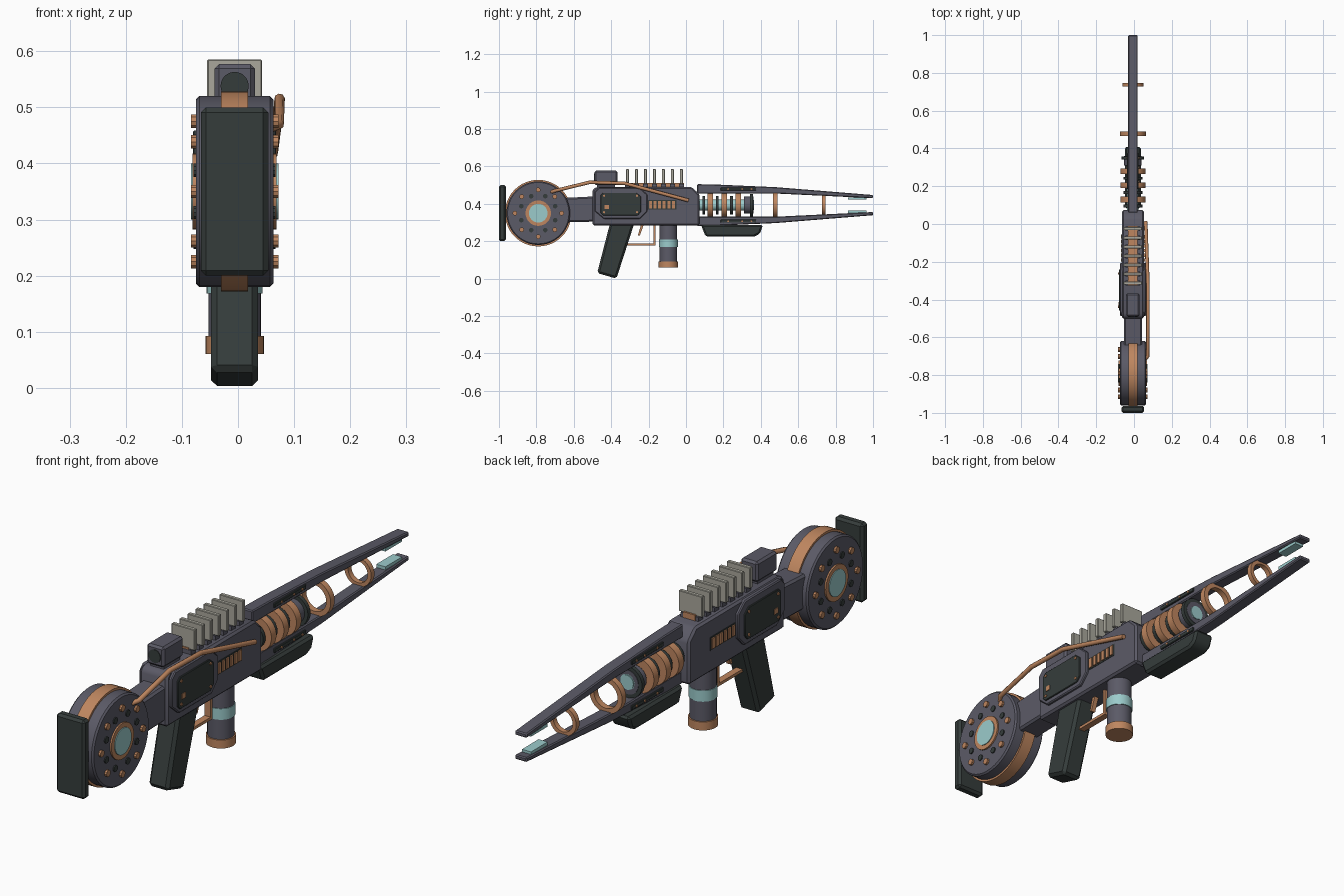
import bpy, bmesh, math
from mathutils import Vector, Matrix

if "Cube" in bpy.data.objects:
    bpy.data.objects.remove(bpy.data.objects["Cube"])

CX = -0.006   # gun centre plane (the side pipe widens the bounds)
BZ = 0.393    # barrel axis height


def mat(name, r, g, b):
    m = bpy.data.materials.new(name)
    m.diffuse_color = (r, g, b, 1)
    m.use_nodes = True
    m.node_tree.nodes["Principled BSDF"].inputs["Base Color"].default_value = m.diffuse_color
    return m


STEEL = mat("gunmetal", 0.105, 0.103, 0.135)
DARK = mat("dark_green_black", 0.036, 0.046, 0.044)
COPPER = mat("copper", 0.52, 0.24, 0.115)
TEAL = mat("pale_teal", 0.33, 0.60, 0.60)
PALE = mat("warm_grey", 0.40, 0.39, 0.335)


def finish(name, bm, m, bevel=0.0):
    bmesh.ops.recalc_face_normals(bm, faces=bm.faces)
    if bevel:
        es = [e for e in bm.edges if len(e.link_faces) == 2 and e.calc_face_angle() > 0.5]
        bmesh.ops.bevel(bm, geom=es, offset=bevel, segments=1, affect='EDGES', clamp_overlap=True)
    for f in bm.faces:
        f.smooth = True
    for e in bm.edges:
        e.smooth = len(e.link_faces) == 2 and e.calc_face_angle() < 0.5
    me = bpy.data.meshes.new(name)
    bm.to_mesh(me)
    bm.free()
    me.materials.append(m)
    ob = bpy.data.objects.new(name, me)
    bpy.context.collection.objects.link(ob)
    return ob


def box(name, x, y, z, m, bevel=0.0):
    """Box from (min, max) ranges; x is relative to the gun centre plane."""
    return prism(name, [(y[0], z[0]), (y[1], z[0]), (y[1], z[1]), (y[0], z[1])], x[0], x[1], m, bevel)


def prism(name, pts, x0, x1, m, bevel=0.0):
    """Side profile (y, z) extruded along x."""
    bm = bmesh.new()
    a = [bm.verts.new((CX + x0, y, z)) for y, z in pts]
    b = [bm.verts.new((CX + x1, y, z)) for y, z in pts]
    bm.faces.new(a)
    bm.faces.new(b[::-1])
    for i in range(len(pts)):
        j = (i + 1) % len(pts)
        bm.faces.new((a[i], a[j], b[j], b[i]))
    return finish(name, bm, m, bevel)


def cyl(name, c, r, length, axis, m, bevel=0.0, n=32):
    bm = bmesh.new()
    rot = {'X': Matrix.Rotation(math.pi / 2, 4, 'Y'), 'Y': Matrix.Rotation(math.pi / 2, 4, 'X'),
           'Z': Matrix.Identity(4)}[axis]
    bmesh.ops.create_cone(bm, cap_ends=True, segments=n, radius1=r, radius2=r, depth=length,
                          matrix=Matrix.Translation((CX + c[0], c[1], c[2])) @ rot)
    return finish(name, bm, m, bevel)


def ring(name, y, r_out, r_in, w, m, n=32):
    """Open square-section ring around the barrel axis."""
    bm = bmesh.new()
    sec = [(r_out, -w / 2), (r_out, w / 2), (r_in, w / 2), (r_in, -w / 2)]
    loops = []
    for i in range(n):
        a = 2 * math.pi * i / n
        loops.append([bm.verts.new((CX + r * math.cos(a), y + d, BZ + r * math.sin(a))) for r, d in sec])
    for i in range(n):
        p, q = loops[i], loops[(i + 1) % n]
        for k in range(4):
            bm.faces.new((p[k], p[(k + 1) % 4], q[(k + 1) % 4], q[k]))
    return finish(name, bm, m)


def tube(name, pts, r, m):
    cu = bpy.data.curves.new(name, 'CURVE')
    cu.dimensions = '3D'
    cu.bevel_depth = r
    cu.bevel_resolution = 2
    cu.use_fill_caps = True
    sp = cu.splines.new('POLY')
    sp.points.add(len(pts) - 1)
    for p, co in zip(sp.points, pts):
        p.co = (*co, 1)
    cu.materials.append(m)
    ob = bpy.data.objects.new(name, cu)
    bpy.context.collection.objects.link(ob)


# Stock: butt pad, drum, neck
DY, DZ = -0.79, 0.35
box("butt_pad", (-0.06, 0.06), (-1.0, -0.963), (0.2, 0.5), DARK, 0.009)
cyl("drum", (0, DY, DZ), 0.17, 0.138, 'X', STEEL, 0.006, 48)
cyl("drum_band", (0, DY, DZ), 0.178, 0.048, 'X', COPPER, 0, 48)
prism("neck", [(-0.68, 0.3), (-0.48, 0.305), (-0.48, 0.44), (-0.68, 0.43)], -0.048, 0.048, STEEL, 0.008)
for s in (-1, 1):
    cyl("drum_hub", (s * 0.069, DY, DZ), 0.068, 0.012, 'X', COPPER)
    cyl("drum_window", (s * 0.071, DY, DZ), 0.05, 0.014, 'X', TEAL)
    for i in range(8):
        a = i * math.pi / 4
        cyl("drum_bolt", (s * 0.07, DY + 0.125 * math.cos(a), DZ + 0.125 * math.sin(a)),
            0.0125, 0.016, 'X', COPPER, 0, 10)
        a += math.pi / 8
        cyl("drum_stud", (s * 0.068, DY + 0.098 * math.cos(a), DZ + 0.098 * math.sin(a)),
            0.0125, 0.01, 'X', DARK, 0, 10)

# Receiver with side panels and vents
prism("receiver", [(-0.5, 0.285), (0.073, 0.285), (0.073, 0.45), (0.03, 0.49), (-0.48, 0.49), (-0.5, 0.475)],
      -0.058, 0.058, STEEL, 0.008)
plate = [(-0.487, 0.465), (-0.465, 0.487), (-0.25, 0.487), (-0.207, 0.45),
         (-0.207, 0.36), (-0.245, 0.32), (-0.44, 0.32), (-0.487, 0.36)]
cover = [(-0.457, 0.445), (-0.443, 0.459), (-0.265, 0.459), (-0.24, 0.438),
         (-0.24, 0.358), (-0.258, 0.338), (-0.443, 0.338), (-0.457, 0.352)]
for s in (-1, 1):
    prism("side_plate", plate, s * 0.05, s * 0.069, STEEL, 0.004)
    prism("side_cover", cover, s * 0.06, s * 0.074, DARK, 0.002)
    for y in (-0.438, -0.262):
        for z in (0.355, 0.443):
            cyl("cover_bolt", (s * 0.074, y, z), 0.006, 0.007, 'X', COPPER, 0, 8)
    box("cover_latch", (s * 0.07, s * 0.077), (-0.435, -0.413), (0.373, 0.393), COPPER)
    box("vent_back", (s * 0.05, s * 0.0595), (-0.203, -0.052), (0.37, 0.42), DARK)
    for i in range(6):
        y = -0.195 + i * 0.0245
        box("vent_slat", (s * 0.055, s * 0.064), (y - 0.003, y + 0.013), (0.375, 0.415), COPPER)

# Cooling fins on a copper rib
box("fin_rib", (-0.025, 0.025), (-0.325, -0.01), (0.485, 0.512), COPPER)
for i in range(7):
    y = -0.313 + i * 0.048
    box("fin_foot", (-0.038, 0.038), (y - 0.013, y + 0.013), (0.485, 0.506), STEEL)
    box("cooling_fin", (-0.049, 0.049), (y - 0.008, y + 0.008), (0.506, 0.585), PALE, 0.002)

# Rear sight
box("sight_base", (-0.028, 0.028), (-0.475, -0.38), (0.485, 0.51), STEEL)
box("sight_body", (-0.036, 0.036), (-0.49, -0.367), (0.5, 0.577), STEEL, 0.008)
cyl("sight_lens", (0, -0.489, 0.538), 0.025, 0.008, 'Y', DARK)

# Grip, trigger and guard
prism("grip", [(-0.405, 0.3), (-0.275, 0.3), (-0.372, 0.0), (-0.475, 0.03)], -0.042, 0.042, DARK, 0.011)
for nm, y, z in (("guard_front", (-0.174, -0.163), (0.182, 0.29)), ("guard_bottom", (-0.32, -0.163), (0.178, 0.189))):
    box(nm, (-0.013, 0.013), y, z, COPPER)
prism("trigger", [(-0.24, 0.29), (-0.225, 0.29), (-0.247, 0.23), (-0.257, 0.232)], -0.009, 0.009, COPPER)

# Hanging canister
cyl("canister", (0, -0.094, 0.185), 0.047, 0.22, 'Z', STEEL)
cyl("canister_band", (0, -0.094, 0.189), 0.05, 0.042, 'Z', TEAL)
cyl("canister_cap", (0, -0.094, 0.076), 0.052, 0.032, 'Z', COPPER)

# Side pipe on the right only
tube("side_pipe", [(0.056, -0.72, 0.463), (0.073, -0.70, 0.47), (0.074, -0.515, 0.515),
                   (0.074, -0.33, 0.51), (0.062, 0.013, 0.418)], 0.0095, COPPER)

# Barrel core, coils and free rings
cyl("barrel_core", (0, 0.2, BZ), 0.03, 0.32, 'Y', TEAL)
for y in (0.13, 0.205, 0.28):
    ring("coil", y, 0.066, 0.028, 0.03, COPPER)
for y in (0.095, 0.167, 0.243):
    ring("coil_spacer", y, 0.05, 0.028, 0.014, DARK)
cyl("barrel_end", (0, 0.335, BZ), 0.046, 0.05, 'Y', STEEL)
ring("barrel_collar", 0.35, 0.06, 0.04, 0.016, DARK)
cyl("barrel_lens", (0, 0.36, BZ), 0.027, 0.006, 'Y', TEAL)
ring("middle_ring", 0.478, 0.069, 0.05, 0.024, COPPER)
ring("front_ring", 0.737, 0.056, 0.041, 0.02, COPPER)

# Twin rails mirrored about the barrel axis
rail = [(0.06, 0.112), (0.16, 0.11), (0.48, 0.096), (1.0, 0.054), (1.0, 0.037), (0.48, 0.062), (0.06, 0.062)]
for s in (-1, 1):
    prism("rail", [(y, BZ + s * d) for y, d in rail], -0.025, 0.025, STEEL, 0.004)
    z = sorted((BZ + s * 0.029, BZ + s * 0.041))
    box("muzzle_plate", (-0.019, 0.019), (0.865, 0.965), z, TEAL)
    for x in (-1, 1):
        z = BZ + s * 0.086
        box("rail_slot", (x * 0.02, x * 0.031), (0.185, 0.375), (z - 0.008, z + 0.008), DARK, 0.002)
        for y in (0.225, 0.3, 0.35):
            cyl("rail_bolt", (x * 0.031, y, z), 0.005, 0.006, 'X', COPPER, 0, 8)

# Fore grip
prism("fore_grip", [(0.08, 0.287), (0.412, 0.287), (0.395, 0.24), (0.365, 0.225), (0.105, 0.225)],
      -0.042, 0.042, DARK, 0.009)
